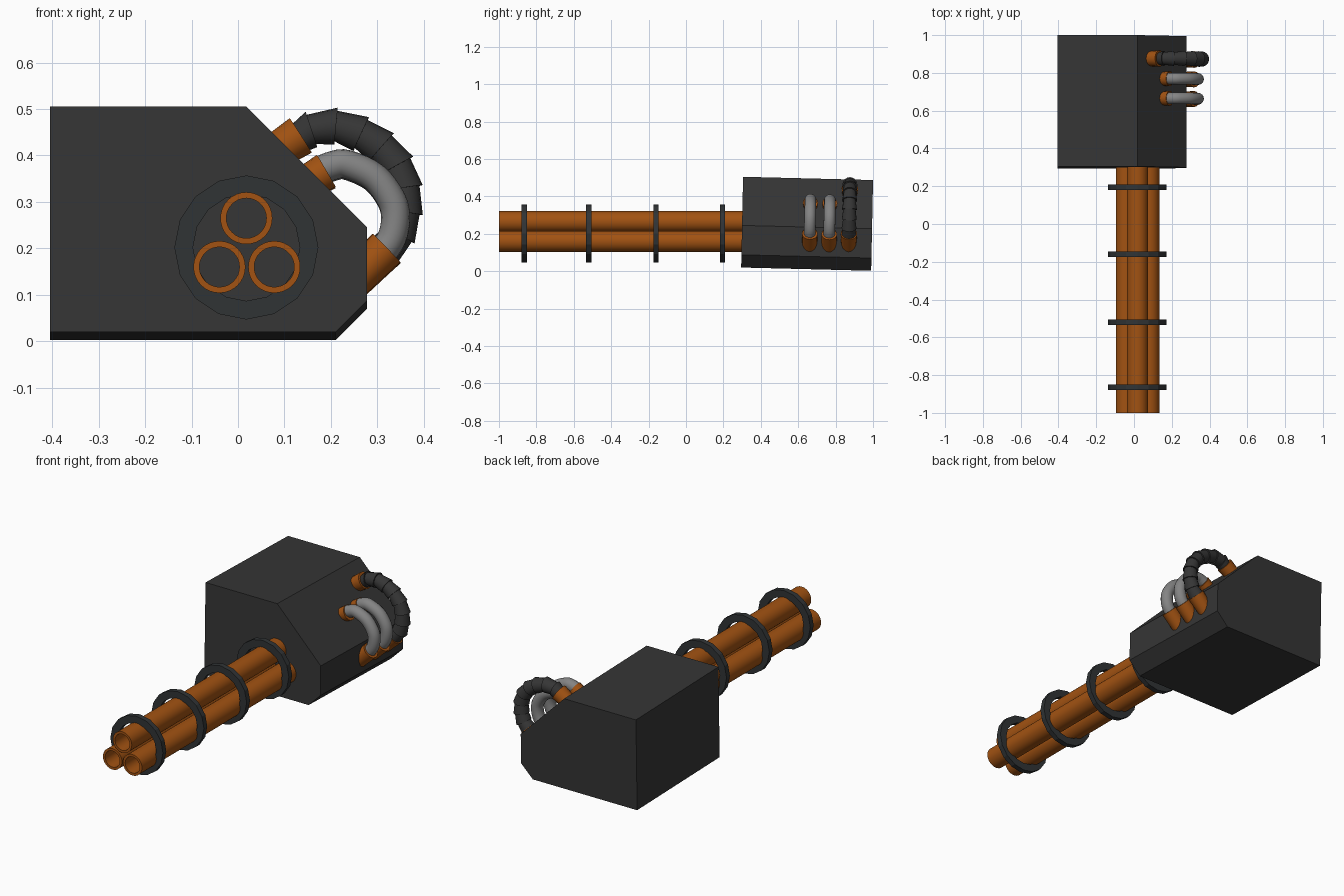
import bpy, bmesh, math
from mathutils import Vector

if "Cube" in bpy.data.objects:
    bpy.data.objects.remove(bpy.data.objects["Cube"])


def material(name, rgb):
    m = bpy.data.materials.new(name)
    m.diffuse_color = (*rgb, 1)
    m.use_nodes = True
    m.node_tree.nodes["Principled BSDF"].inputs["Base Color"].default_value = m.diffuse_color
    return m


DARK = material("dark grey", (0.036, 0.036, 0.036))
RING = material("ring grey", (0.030, 0.034, 0.036))
COPPER = material("copper", (0.36, 0.085, 0.006))
GREY = material("hose grey", (0.23, 0.23, 0.23))


def finish(name, bm, mat, smooth=True):
    bmesh.ops.recalc_face_normals(bm, faces=bm.faces)
    mesh = bpy.data.meshes.new(name)
    bm.to_mesh(mesh)
    bm.free()
    mesh.materials.append(mat)
    ob = bpy.data.objects.new(name, mesh)
    bpy.context.collection.objects.link(ob)
    if smooth:
        bpy.ops.object.select_all(action='DESELECT')
        ob.select_set(True)
        bpy.context.view_layer.objects.active = ob
        bpy.ops.object.shade_smooth_by_angle(angle=math.radians(32))
    return ob


def tilt(bm):
    """The housing and its hoses lean slightly down towards the rear."""
    for v in bm.verts:
        y, z = v.co.y, v.co.z
        v.co.z = z - 0.025 * (y - 0.30)
        v.co.y = y + 0.021 * (z - 0.5)


def bridge(bm, a, b):
    n = len(a)
    for i in range(n):
        bm.faces.new((a[i], a[(i + 1) % n], b[(i + 1) % n], b[i]))


def tube(name, x, z, y0, y1, r_out, r_in, sides, mat, smooth=True):
    """Hollow straight tube along y."""
    bm = bmesh.new()
    loops = []
    for y, r in ((y0, r_out), (y1, r_out), (y1, r_in), (y0, r_in)):
        loops.append([bm.verts.new((x + r * math.sin(2 * math.pi * i / sides), y,
                                    z + r * math.cos(2 * math.pi * i / sides)))
                      for i in range(sides)])
    for k in range(4):
        bridge(bm, loops[k], loops[(k + 1) % 4])
    return finish(name, bm, mat, smooth)


def sweep(name, path, radii, y, mat, sides=16):
    """Capped round sweep along an x-z path; each radii entry is a (start, end) pair per segment."""
    bm = bmesh.new()
    pts = [Vector((p[0], 0, p[1])) for p in path]
    last = len(pts) - 1
    loops = []

    def ring(i, r):
        t = (pts[min(i + 1, last)] - pts[max(i - 1, 0)]).normalized()
        nrm = Vector((-t.z, 0, t.x))
        loop = []
        for k in range(sides):
            a = 2 * math.pi * k / sides
            p = pts[i] + nrm * (r * math.cos(a))
            loop.append(bm.verts.new((p.x, y + r * math.sin(a), p.z)))
        loops.append(loop)

    for i in range(last):
        r0, r1 = radii
        if i == 0 or r0 != r1:
            ring(i, r0)
        ring(i + 1, r1)
    for a, b in zip(loops, loops[1:]):
        bridge(bm, a, b)
    bm.faces.new(loops[0])
    bm.faces.new(loops[-1])
    tilt(bm)
    return finish(name, bm, mat)


def curve(points, steps):
    """Catmull-Rom samples through the points."""
    p = [Vector(q) for q in points]
    p = [2 * p[0] - p[1]] + p + [2 * p[-1] - p[-2]]
    out = []
    for i in range(1, len(p) - 2):
        a, b, c, d = p[i - 1:i + 3]
        for s in range(steps):
            t = s / steps
            out.append(0.5 * (2 * b + (c - a) * t + (2 * a - 5 * b + 4 * c - d) * t * t
                              + (3 * b - a - 3 * c + d) * t ** 3))
    return out + [p[-2]]


def lift(points, dz):
    return [(x, z + dz) for x, z in points]


# Housing: chamfered profile extruded backwards
profile = [(-0.405, 0.02), (-0.405, 0.505), (0.018, 0.505),
           (0.278, 0.245), (0.278, 0.088), (0.21, 0.02)]
bm = bmesh.new()
front = [bm.verts.new((x, 0.305, z)) for x, z in profile]
back = [bm.verts.new((x, 1.0, z)) for x, z in profile]
bridge(bm, front, back)
bm.faces.new(front)
bm.faces.new(back)
tilt(bm)
finish("housing", bm, DARK, smooth=False)

# Three hollow barrels
for i, (x, z) in enumerate(((0.018, 0.265), (-0.04, 0.16), (0.078, 0.16))):
    tube(f"barrel_{i + 1}", x, z, -1.0, 0.34, 0.056, 0.043, 32, COPPER)

# Clamp rings around the barrels
for i, y in enumerate((-0.865, -0.52, -0.16, 0.195)):
    tube(f"clamp_ring_{i + 1}", 0.018, 0.202, y - 0.014, y + 0.014,
         0.155, 0.115, 16, RING, smooth=False)

# Two smooth grey hoses with copper cuffs
grey_path = [(0.172, 0.365), (0.205, 0.378), (0.235, 0.380), (0.293, 0.353),
             (0.330, 0.305), (0.339, 0.265), (0.331, 0.222), (0.310, 0.190)]
lower_cuff = [(0.250, 0.132), (0.320, 0.200)]
for i, y in enumerate((0.668, 0.772)):
    sweep(f"grey_hose_{i + 1}", curve(lift(grey_path, 0.01), 4), (0.031, 0.031), y, GREY)
    sweep(f"grey_hose_upper_cuff_{i + 1}", lift([(0.120, 0.325), (0.190, 0.366)], 0.01),
          (0.034, 0.040), y, COPPER)
    sweep(f"grey_hose_lower_cuff_{i + 1}", lift(lower_cuff, 0.01), (0.040, 0.042), y, COPPER)

# Large dark hose made of flared segments, with copper cuffs
dark_path = [(0.132, 0.437), (0.158, 0.456), (0.211, 0.463), (0.265, 0.446), (0.309, 0.418),
             (0.342, 0.378), (0.358, 0.330), (0.358, 0.277), (0.345, 0.230), (0.310, 0.190)]
sweep("dark_hose", lift(dark_path, 0.0145), (0.033, 0.040), 0.877, DARK)
sweep("dark_hose_upper_cuff", lift([(0.065, 0.398), (0.135, 0.443)], 0.0145),
      (0.038, 0.044), 0.877, COPPER)
sweep("dark_hose_lower_cuff", lift(lower_cuff, 0.0145), (0.040, 0.044), 0.877, COPPER)
